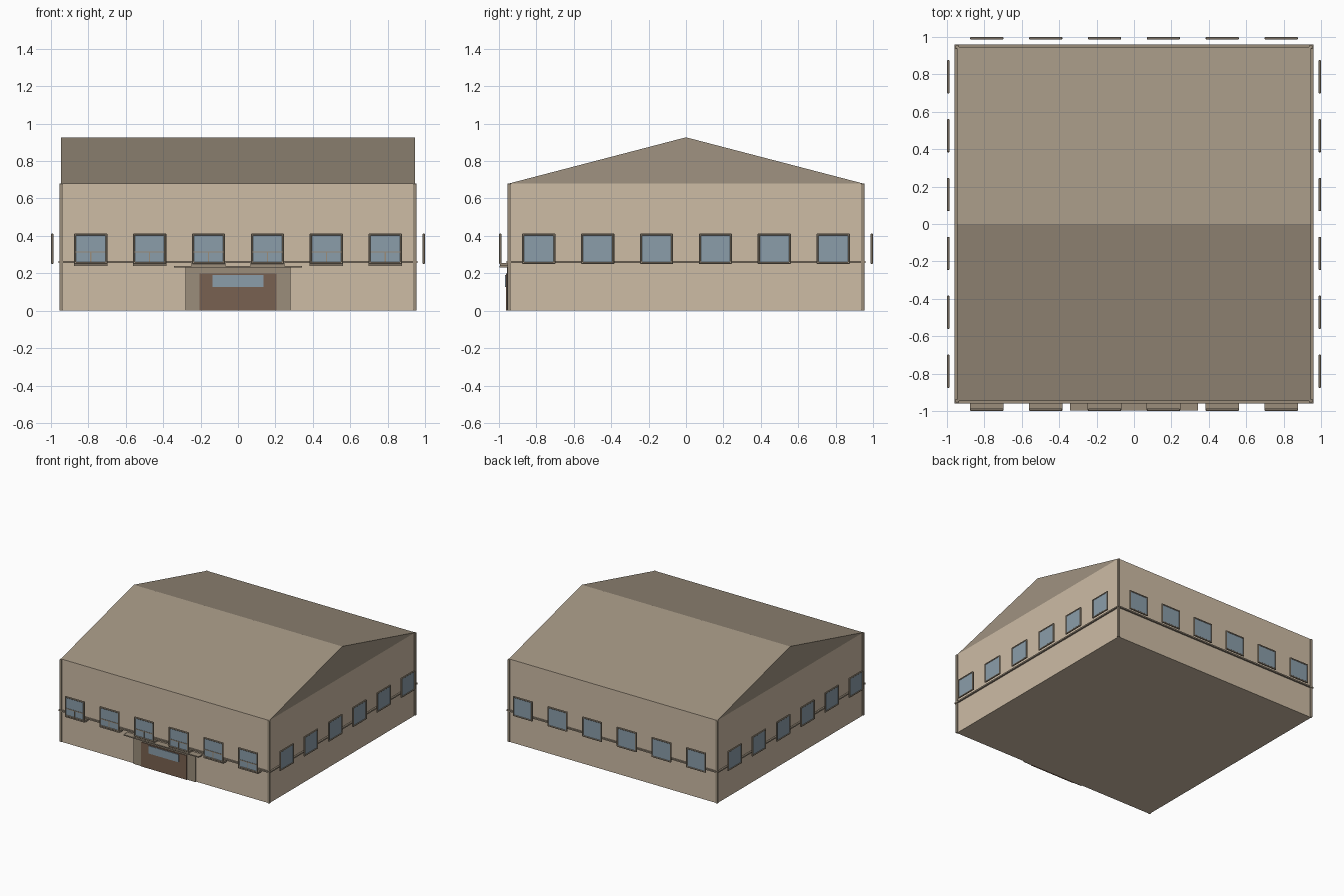
import bpy, math
from mathutils import Matrix

if "Cube" in bpy.data.objects:
    bpy.data.objects.remove(bpy.data.objects["Cube"])


def material(name, rgb):
    m = bpy.data.materials.new(name)
    m.diffuse_color = (*[c ** 2.2 for c in rgb], 1)
    m.use_nodes = True
    m.node_tree.nodes["Principled BSDF"].inputs["Base Color"].default_value = m.diffuse_color
    return m


WALL = material("wall_beige", (0.80, 0.73, 0.64))
ROOF = material("roof_brown", (0.62, 0.57, 0.50))
TRIM = material("trim_brown", (0.60, 0.55, 0.48))
GLASS = material("glass_blue", (0.54, 0.61, 0.66))
DOOR = material("door_brown", (0.47, 0.38, 0.32))


def mesh_object(name, verts, faces, mat, turn=0.0):
    me = bpy.data.meshes.new(name)
    me.from_pydata(verts, [], faces)
    me.transform(Matrix.Rotation(turn, 4, 'Z'))
    me.materials.append(mat)
    ob = bpy.data.objects.new(name, me)
    bpy.context.collection.objects.link(ob)
    return ob


def box(name, x, y, z, mat, turn=0.0, bevel=0.0):
    """Box from (min, max) ranges, turned around the building's centre."""
    verts = [(a, b, c) for a in x for b in y for c in z]
    faces = [(0, 1, 3, 2), (4, 6, 7, 5), (0, 4, 5, 1),
             (2, 3, 7, 6), (0, 2, 6, 4), (1, 5, 7, 3)]
    ob = mesh_object(name, verts, faces, mat, turn)
    if bevel:
        b = ob.modifiers.new("bevel", 'BEVEL')
        b.width, b.segments = bevel, 2
    return ob


def ring(name, cx, cz, hw, hh, t, y, mat, turn):
    """Rectangular window frame of bar width t."""
    corners = [(-1, -1), (1, -1), (1, 1), (-1, 1)]
    verts = [(cx + sx * (hw - i), d, cz + sz * (hh - i))
             for d, i in ((y[0], 0), (y[0], t), (y[1], t), (y[1], 0))
             for sx, sz in corners]
    faces = []
    for loop in range(4):
        nxt = (loop + 1) % 4
        for k in range(4):
            n = (k + 1) % 4
            faces.append((loop * 4 + k, loop * 4 + n, nxt * 4 + n, nxt * 4 + k))
    ob = mesh_object(name, verts, faces, mat, turn)
    b = ob.modifiers.new("bevel", 'BEVEL')
    b.width, b.segments = 0.003, 1
    return ob


# Main block and gable roof
W, H = 0.947, 0.68
box("walls", (-W, W), (-W, W), (0, H), WALL)
mesh_object("gable_roof",
            [(x, y, z) for x in (-W, W) for y, z in ((-W, H), (W, H), (0, 0.927))],
            [(0, 2, 1), (3, 4, 5), (0, 3, 5, 2), (1, 2, 5, 4), (0, 1, 4, 3)], ROOF)

# Band course, corner posts and windows on all four sides
for side, label in enumerate(("front", "right", "back", "left")):
    a = side * math.pi / 2
    box(label + "_band", (-0.96, 0.96), (-0.96, -0.94), (0.254, 0.265), TRIM, a)
    box(label + "_corner_post", (-0.955, -0.935), (-0.955, -0.935), (0, H), TRIM, a, 0.005)
    for i in range(6):
        cx = (i - 2.5) * 0.315
        n = f"{label}_window_{i + 1}"
        ring(n + "_frame", cx, 0.331, 0.089, 0.081, 0.011, (-1.0, -0.987), TRIM, a)
        box(n + "_glass", (cx - 0.08, cx + 0.08), (-0.996, -0.990), (0.258, 0.404), GLASS, a)
        if side == 0:
            # Front windows also carry glazing bars and a sill
            box(n + "_crossbar", (cx - 0.08, cx + 0.08), (-0.999, -0.989), (0.310, 0.317), TRIM)
            box(n + "_mullion", (cx - 0.003, cx + 0.003), (-0.999, -0.989), (0.257, 0.312), TRIM)
            box(n + "_sill", (cx - 0.09, cx + 0.09), (-0.995, -0.945), (0.24, 0.254), TRIM)

# Entrance
box("door_surround", (-0.282, 0.282), (-0.957, -0.94), (0, 0.235), TRIM)
box("door", (-0.207, 0.207), (-0.962, -0.94), (0, 0.20), DOOR)
box("door_glass", (-0.136, 0.136), (-0.967, -0.95), (0.127, 0.19), GLASS)
box("door_canopy", (-0.342, 0.342), (-0.998, -0.94), (0.231, 0.24), TRIM)
